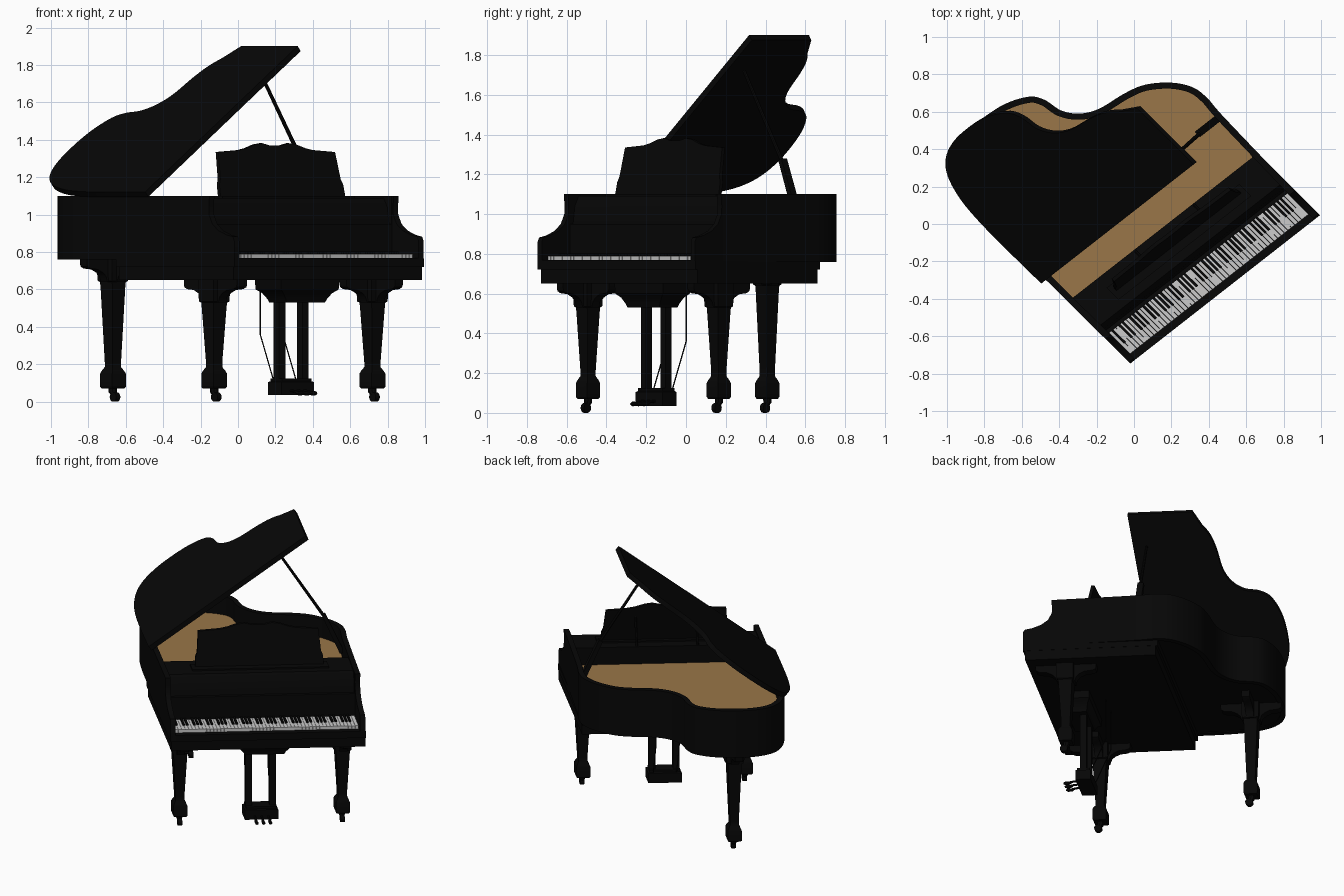
import bpy, bmesh, math
from mathutils import Matrix, Vector

if "Cube" in bpy.data.objects:
    bpy.data.objects.remove(bpy.data.objects["Cube"])

# Local frame: u runs along the keyboard, v runs back along the bass side, z up
FRAME = Matrix(((0.788, -0.71, 0, -0.02), (0.616, 0.704, 0, -0.746), (0, 0, 1, 0), (0, 0, 0, 1)))
W = 1.284


def material(name, rgb):
    m = bpy.data.materials.new(name)
    m.diffuse_color = (*rgb, 1)
    m.use_nodes = True
    m.node_tree.nodes["Principled BSDF"].inputs["Base Color"].default_value = m.diffuse_color
    return m


BLACK = material("black_lacquer", (0.002, 0.002, 0.002))
WOOD = material("soundboard_wood", (0.32, 0.18, 0.065))
IVORY = material("ivory", (0.72, 0.72, 0.72))


def finish(name, bm, mat=BLACK):
    bmesh.ops.recalc_face_normals(bm, faces=bm.faces)
    mesh = bpy.data.meshes.new(name)
    bm.to_mesh(mesh)
    bm.free()
    mesh.transform(FRAME)
    mesh.materials.append(mat)
    ob = bpy.data.objects.new(name, mesh)
    bpy.context.collection.objects.link(ob)
    return ob


def skin(bm, rings):
    """Join equal rings of points into a closed solid."""
    rs = [[bm.verts.new(p) for p in r] for r in rings]
    n = len(rs[0])
    for a, b in zip(rs, rs[1:]):
        for i in range(n):
            bm.faces.new((a[i], a[(i + 1) % n], b[(i + 1) % n], b[i]))
    bm.faces.new(rs[0])
    bm.faces.new(rs[-1])


def prism(name, pts, h0, h1, place=lambda a, b, h: (a, b, h), mat=BLACK):
    bm = bmesh.new()
    skin(bm, [[place(a, b, h) for a, b in pts] for h in (h0, h1)])
    return finish(name, bm, mat)


def rect(u0, u1, v0, v1):
    return [(u0, v0), (u1, v0), (u1, v1), (u0, v1)]


def box(name, u0, u1, v0, v1, z0, z1, mat=BLACK):
    return prism(name, rect(u0, u1, v0, v1), z0, z1, mat=mat)


def loft(name, u, v, sections):
    """Rectangular sections (z, half u, half v) stacked on a centre."""
    bm = bmesh.new()
    skin(bm, [[(a, b, z) for a, b in rect(u - p, u + p, v - q, v + q)] for z, p, q in sections])
    return finish(name, bm)


def rod(name, points, radii, sides=8):
    bm = bmesh.new()
    pts = [Vector(p) for p in points]
    rings = []
    for i, p in enumerate(pts):
        d = (pts[min(i + 1, len(pts) - 1)] - pts[max(i - 1, 0)]).normalized()
        x = d.orthogonal().normalized() if i == 0 else (x - d * x.dot(d)).normalized()
        y = d.cross(x)
        angs = [2 * math.pi * k / sides for k in range(sides)]
        rings.append([p + (x * math.cos(t) + y * math.sin(t)) * radii[i] for t in angs])
    skin(bm, rings)
    return finish(name, bm)


def spline(pts, steps=6):
    p = [Vector(q) for q in pts]
    p = [2 * p[0] - p[1]] + p + [2 * p[-1] - p[-2]]
    out = []
    for a, b, c, d in zip(p, p[1:], p[2:], p[3:]):
        for k in range(steps):
            t = k / steps
            out.append(0.5 * (2 * b + (c - a) * t + (2 * a - 5 * b + 4 * c - d) * t * t
                              + (3 * b - a - 3 * c + d) * t ** 3))
    return out + [p[-2]]


def offset(path, dist):
    out = []
    for i, p in enumerate(path):
        d = (path[min(i + 1, len(path) - 1)] - path[max(i - 1, 0)]).normalized()
        out.append(p + Vector((d.y, -d.x)) * dist)
    return out


# Case: curved rim, solid body, soundboard
rim = spline([(0, .2), (0, .6), (0, 1.08), (.035, 1.317), (.12, 1.46), (.274, 1.525), (.486, 1.524),
              (.63, 1.474), (.683, 1.406), (.706, 1.304), (.765, 1.229), (.859, 1.185), (1.012, 1.166),
              (1.122, 1.135), (1.227, 1.06), (1.292, .97), (1.308, .877), (1.299, .754), (1.29, .45), (W, .2)])
inner = offset(rim, .035)
prism("rim", rim + inner[::-1], .76, 1.10)
prism("case_body", offset(rim, .01), .765, .95)
board = [p for p in offset(rim, .033) if p.y > .48]
prism("soundboard", [(.033, .46)] + board + [(W - .033, .46)], .94, .966, mat=WOOD)

# Key bed, key slip and fallboard
box("key_bed", .0, W + .004, .0, .89, .72, .765)
box("lower_frame", .008, W + .002, .015, .875, .65, .73)
box("key_slip", 0, W, 0, .04, .72, .768)
prism("fallboard", [(.215, .76), (.222, .95), (.235, 1.04), (.262, 1.09), (.47, 1.09), (.47, .76)],
      .03, W - .03, lambda v, z, u: (u, v, z))

# Scrolled arms at both ends of the keyboard
arm = [(0, .72), (0, .86), (.01, .882), (.06, .892), (.12, .915), (.165, .95), (.19, 1.0),
       (.192, 1.04), (.187, 1.10), (.32, 1.10), (.32, .72)]
for side, u in (("bass", 0), ("treble", W - .034)):
    prism(side + "_arm", arm, u, u + .034, lambda v, z, h: (h, v, z))

# Keyboard: 52 naturals and 36 sharps
k0, k1 = .036, W - .036
step = (k1 - k0) / 52
white, black = bmesh.new(), bmesh.new()


def add_key(bm, u0, u1, v0, v1, z0, z1):
    skin(bm, [[(a, b, z) for a, b in rect(u0, u1, v0, v1)] for z in (z0, z1)])


for i in range(52):
    u = k0 + i * step
    add_key(white, u + .0008, u + step - .0008, .042, .217, .762, .79)
    if i < 51 and i % 7 in (0, 2, 3, 5, 6):
        add_key(black, u + step * .7, u + step * 1.3, .105, .217, .77, .802)
finish("white_keys", white, IVORY)
finish("black_keys", black)

# Music desk, leaning back, with its ledge and rear stays
half = [(.424, 1.08), (.42, 1.16), (.408, 1.19), (.396, 1.335), (.25, 1.345), (.2, 1.355),
        (.14, 1.375), (.09, 1.382), (.04, 1.37)]
desk = half + [(-u, z) for u, z in half[::-1]]
prism("music_desk", desk, 0, .02, lambda a, z, h: (.65 + a, .355 + (z - 1.1) * .2 + h, z))
box("desk_ledge", .2, 1.1, .31, .40, 1.08, 1.10)
for s in (-.2, .2):
    rod("desk_stay", [(.65 + s, .46, 1.085), (.65 + s, .405, 1.28)], [.008, .008], 6)

# Raised lid
c, s = math.cos(math.radians(37)), math.sin(math.radians(37))


def on_lid(a, b, h):
    return (-.005 + a * c - h * s, b, 1.10 + a * s + h * c)


edge = [p for p in offset(rim, -.008) if p.y > .66 and not (p.x > 1.2 and p.y < 1.1)]
prism("lid", [(-.008, .635)] + edge + [(1.287, 1.06), (1.287, .635)], 0, .034, on_lid)

# Lid prop
rod("lid_prop", [(1.265, .752, 1.0), (1.16, .747, 1.24), (.855, .727, 1.72)], [.011, .011, .009])
prism("prop_base", [(1.28, 1.0), (1.245, 1.0), (1.13, 1.27), (1.155, 1.28)], .73, .77,
      lambda u, z, v: (u, v, z))

# Three tapered square legs with winged brackets and casters
WING = [(-.02, .66), (-.02, .53), (.06, .53), (.07, .56), (.09, .58), (.125, .597), (.175, .602),
        (.195, .612), (.2, .625), (.2, .66)]
for name, u, v, top in (("front_left", .105, .268, .53), ("front_right", 1.176, .265, .53),
                        ("rear", .366, 1.32, .64)):
    prof = [(.07, .040), (.08, .046), (.15, .046), (.165, .04), (.185, .029), (.21, .029),
            (top - .03, .044), (top, .046), (top + .005, .054), (top + .04, .056), (top + .13, .056)]
    loft(name + "_leg", u, v, [(z, w, w) for z, w in prof])
    rod(name + "_caster_stem", [(u, v, .075), (u, v, .055), (u, v - .012, .03)], [.022, .022, .012])
    rod(name + "_caster_wheel", [(u - .014, v - .016, .025), (u + .014, v - .016, .025)], [.025, .025], 16)
    wing = [(d, z + top - .53) for d, z in WING]
    for sg in (-1, 1):
        prism(name + "_bracket_wing", wing, -.026, .026, lambda d, z, h: (u + h, v + sg * d, z))
        if (name, sg) not in (("front_left", -1), ("front_right", 1)):
            prism(name + "_side_wing", wing, -.026, .026, lambda d, z, h: (u + sg * d, v + h, z))

# Pedal lyre: bracket, posts, pedal box, pedals and brace rods
mid = W / 2
loft("lyre_bracket", mid + .01, .25, [(.53, .13, .065), (.55, .14, .07), (.58, .165, .08),
                                      (.60, .195, .096), (.66, .2, .098)])
loft("pedal_box", mid, .285, [(.035, .11, .05), (.105, .11, .05), (.11, .1, .042), (.125, .1, .042)])
for d in (-.079, .079):
    box("lyre_post", mid + d - .021, mid + d + .021, .264, .306, .12, .55)
    rod("lyre_brace", [(mid + d * .97, .33, .11), (mid + d * .97, .432, .36), (mid + d * .97, .432, .66)],
        [.0035] * 3, 6)
for d in (-.045, 0, .045):
    rod("pedal", [(mid + d, .25, .06), (mid + d, .2, .055), (mid + d, .18, .045), (mid + d, .155, .045),
                  (mid + d, .143, .045)], [.007, .007, .011, .012, .006])

# Smooth the curved surfaces, keep hard edges
bpy.ops.object.select_all(action='SELECT')
bpy.context.view_layer.objects.active = bpy.data.objects["rim"]
bpy.ops.object.shade_smooth_by_angle(angle=math.radians(30))
